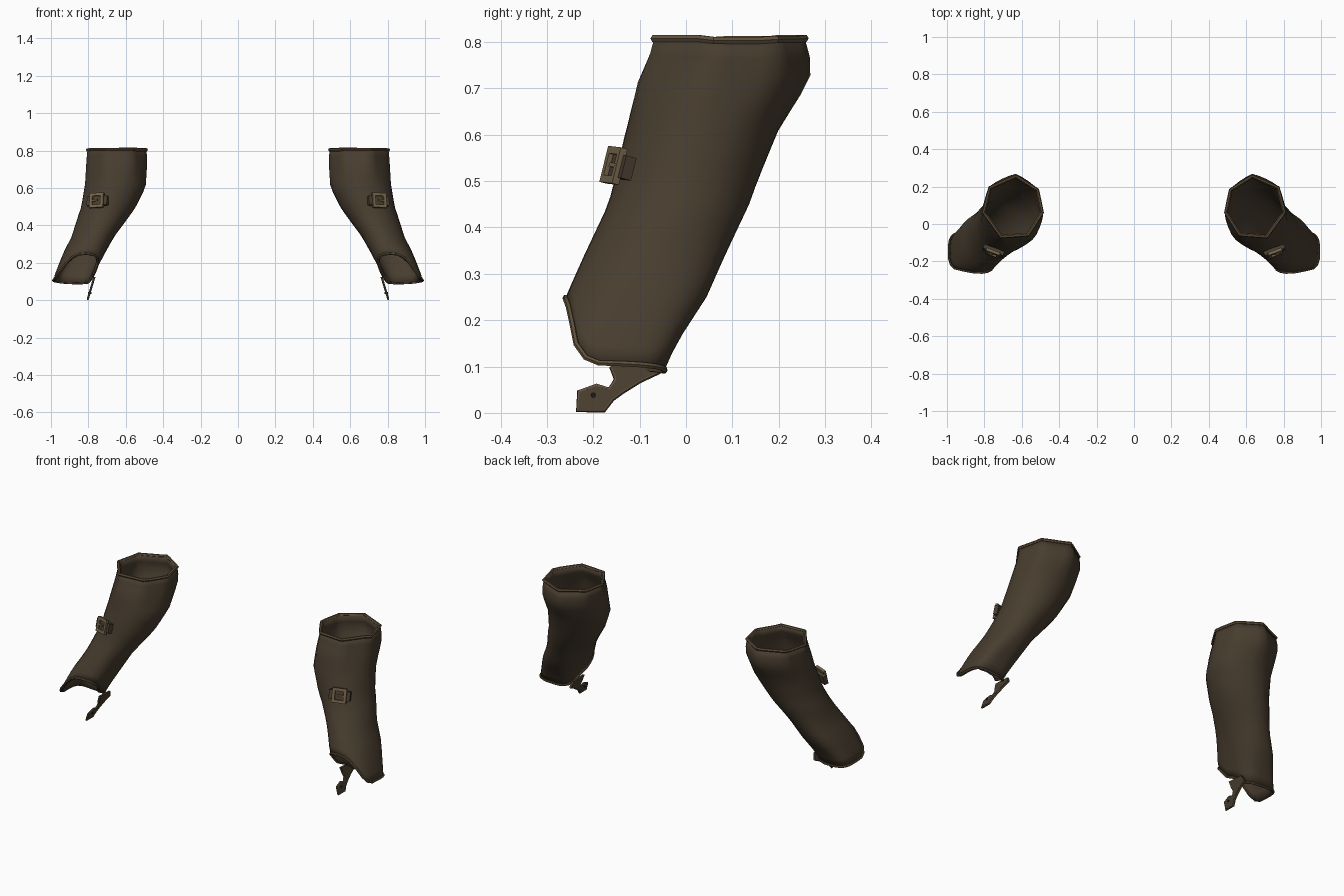
import bpy, bmesh, math
from mathutils import Vector, Matrix

if "Cube" in bpy.data.objects:
    bpy.data.objects.remove(bpy.data.objects["Cube"])


def material(name, rgb):
    m = bpy.data.materials.new(name)
    m.diffuse_color = (*rgb, 1)
    m.use_nodes = True
    m.node_tree.nodes["Principled BSDF"].inputs["Base Color"].default_value = m.diffuse_color
    return m


LEATHER = material("dark leather", (0.064, 0.046, 0.028))
TRIM = material("edge binding", (0.115, 0.080, 0.042))
BRASS = material("dull brass", (0.17, 0.122, 0.066))
BLACK = material("black rivet", (0.012, 0.010, 0.008))


def finish(obj, mat, smooth=None):
    """Colour, mirror to the other arm and shade."""
    obj.data.materials.clear()
    obj.data.materials.append(mat)
    bpy.ops.object.select_all(action='DESELECT')
    obj.select_set(True)
    bpy.context.view_layer.objects.active = obj
    if smooth:
        bpy.ops.object.shade_smooth_by_angle(angle=math.radians(smooth))
    obj.modifiers.new("other_arm", 'MIRROR')


def new_object(name, bm):
    me = bpy.data.meshes.new(name)
    bm.to_mesh(me)
    bm.free()
    obj = bpy.data.objects.new(name, me)
    bpy.context.collection.objects.link(obj)
    return obj


def tube(name, pts, radius, mat, closed=True):
    cu = bpy.data.curves.new(name, 'CURVE')
    cu.dimensions = '3D'
    cu.bevel_depth = radius
    cu.bevel_resolution = 1
    cu.use_fill_caps = True
    sp = cu.splines.new('POLY')
    sp.points.add(len(pts) - 1)
    for p, co in zip(sp.points, pts):
        p.co = (*co, 1)
    sp.use_cyclic_u = closed
    obj = bpy.data.objects.new(name, cu)
    bpy.context.collection.objects.link(obj)
    bpy.ops.object.select_all(action='DESELECT')
    obj.select_set(True)
    bpy.context.view_layer.objects.active = obj
    bpy.ops.object.convert(target='MESH')
    finish(bpy.context.view_layer.objects.active, mat, 40)


def lookup(table, v):
    """Linear interpolation in rows of (key, values...)."""
    v = min(max(v, table[0][0]), table[-1][0])
    for a, b in zip(table, table[1:]):
        if v <= b[0]:
            f = (v - a[0]) / (b[0] - a[0])
            return [p + (q - p) * f for p, q in zip(a[1:], b[1:])]


# Sleeve extents by height: z, x min, x max, y min, y max
SECTIONS = [(0.09, .792, .993, -.26, -.047), (0.15, .765, .975, -.27, -.02),
            (0.25, .712, .935, -.26, .045), (0.34, .662, .89, -.22, .085),
            (0.45, .58, .855, -.168, .137), (0.50, .545, .838, -.155, .155),
            (0.61, .492, .82, -.13, .20), (0.72, .488, .81, -.11, .265),
            (0.77, .490, .805, -.087, .262), (0.81, .495, .80, -.075, .25)]
# Lower edge height by angle, with the notch at the front
HEM = [(-180, .14), (-150, .205), (-120, .24), (-90, .25), (-72, .24), (-58, .21),
       (-42, .16), (-30, .125), (-10, .108), (45, .1), (100, .09), (150, .095), (180, .14)]
CORNERS = [-171, -121, -67, -9, 39, 96, 146, 189]
SUB = 4


def unit(deg):
    return Vector((math.cos(math.radians(deg)), math.sin(math.radians(deg))))


def surface(col, z):
    """Point on the sleeve: angular mouth, round middle, squarer wrist."""
    k, f = col // SUB, (col % SUB) / SUB
    a, b = CORNERS[k], CORNERS[k + 1]
    chord = (unit(a) * (1 - f) + unit(b) * f) * 1.04
    e = 0.6 + 0.4 * min(max((z - 0.12) / 0.26, 0), 1)
    rnd = Vector([math.copysign(abs(c) ** e, c) for c in unit(a + (b - a) * f)])
    p = chord.lerp(rnd, min(max((0.80 - z) / 0.2, 0), 1))
    x0, x1, y0, y1 = lookup(SECTIONS, z)
    return Vector(((x0 + x1) / 2 + p.x * (x1 - x0) / 2,
                   (y0 + y1) / 2 + p.y * (y1 - y0) / 2, z))


def hem(col):
    k, f = col // SUB, (col % SUB) / SUB
    ang = CORNERS[k] + (CORNERS[k + 1] - CORNERS[k]) * f
    return lookup(HEM, (ang + 180) % 360 - 180)[0]


# Sleeve
COLS, ROWS = 7 * SUB, 18
bm = bmesh.new()
grid = []
for j in range(ROWS + 1):
    row = []
    for c in range(COLS):
        low = hem(c)
        top = 0.803 + 0.005 * abs(unit(CORNERS[c // SUB]).y)
        row.append(bm.verts.new(surface(c, low + (top - low) * j / ROWS)))
    grid.append(row)
for j in range(ROWS):
    for c in range(COLS):
        d = (c + 1) % COLS
        bm.faces.new((grid[j][c], grid[j][d], grid[j + 1][d], grid[j + 1][c]))
lower = [v.co.copy() for v in grid[0]]
upper = [v.co.copy() for v in grid[-1]]
sleeve = new_object("sleeve", bm)
sol = sleeve.modifiers.new("thickness", 'SOLIDIFY')
sol.thickness = 0.012
sol.offset = -1
finish(sleeve, LEATHER, 50)

# Bound edges at the elbow and wrist
tube("elbow_binding", upper, 0.0085, TRIM)
tube("wrist_binding", lower, 0.0065, TRIM)

# Thumb tongue hanging from the inner wrist
TONGUE = [(-.165, .125), (-.16, .10), (-.15, .072), (-.165, .05), (-.193, .058), (-.23, .045),
          (-.233, .006), (-.178, .006), (-.16, .03), (-.14, .045), (-.10, .07), (-.057, .09),
          (-.07, .12)]


def tongue_x(z):
    return 0.79 - (z - 0.05) * 0.3


bm = bmesh.new()
face = bm.faces.new([bm.verts.new((tongue_x(z) - .006, y, z)) for y, z in TONGUE])
out = bmesh.ops.extrude_face_region(bm, geom=[face])
for v in out["geom"]:
    if isinstance(v, bmesh.types.BMVert):
        v.co.x += 0.012
bmesh.ops.recalc_face_normals(bm, faces=bm.faces)
finish(new_object("thumb_tongue", bm), LEATHER)
tube("tongue_binding", [(tongue_x(z), y, z) for y, z in TONGUE[1:12]], 0.006, TRIM, False)

# Rivet through the tongue
bm = bmesh.new()
bmesh.ops.create_cone(bm, cap_ends=True, segments=10, radius1=.006, radius2=.006, depth=.018,
                      matrix=Matrix.Translation((tongue_x(.038), -.20, .038))
                      @ Matrix.Rotation(math.pi / 2, 4, 'Y'))
finish(new_object("tongue_rivet", bm), BLACK)

# Buckle frame of reference: across, up, outward from the sleeve
n = Vector((0.35, -0.9, 0.24)).normalized()
up = Vector((-0.05, 0.25, 1))
up = (up - n * up.dot(n)).normalized()
side = up.cross(n)
base = Matrix((side, up, n)).transposed().to_4x4()
base.translation = Vector((0.75, -0.142, 0.53))


def plates(name, boxes, mat):
    bm = bmesh.new()
    for centre, size in boxes:
        bmesh.ops.create_cube(bm, size=1, matrix=base @ Matrix.Translation(centre)
                              @ Matrix.Diagonal((*size, 1)))
    finish(new_object(name, bm), mat)


plates("buckle_tab", [((0, 0, 0.002), (.115, .05, .024))], LEATHER)
plates("buckle_frame",
       [((s * .031, 0, .016), (.016, .08, .016)) for s in (-1, 1)]
       + [((0, s * .032, .016), (.05, .016, .016)) for s in (-1, 1)]
       + [((.012, 0, .020), (.036, .009, .009))], BRASS)
